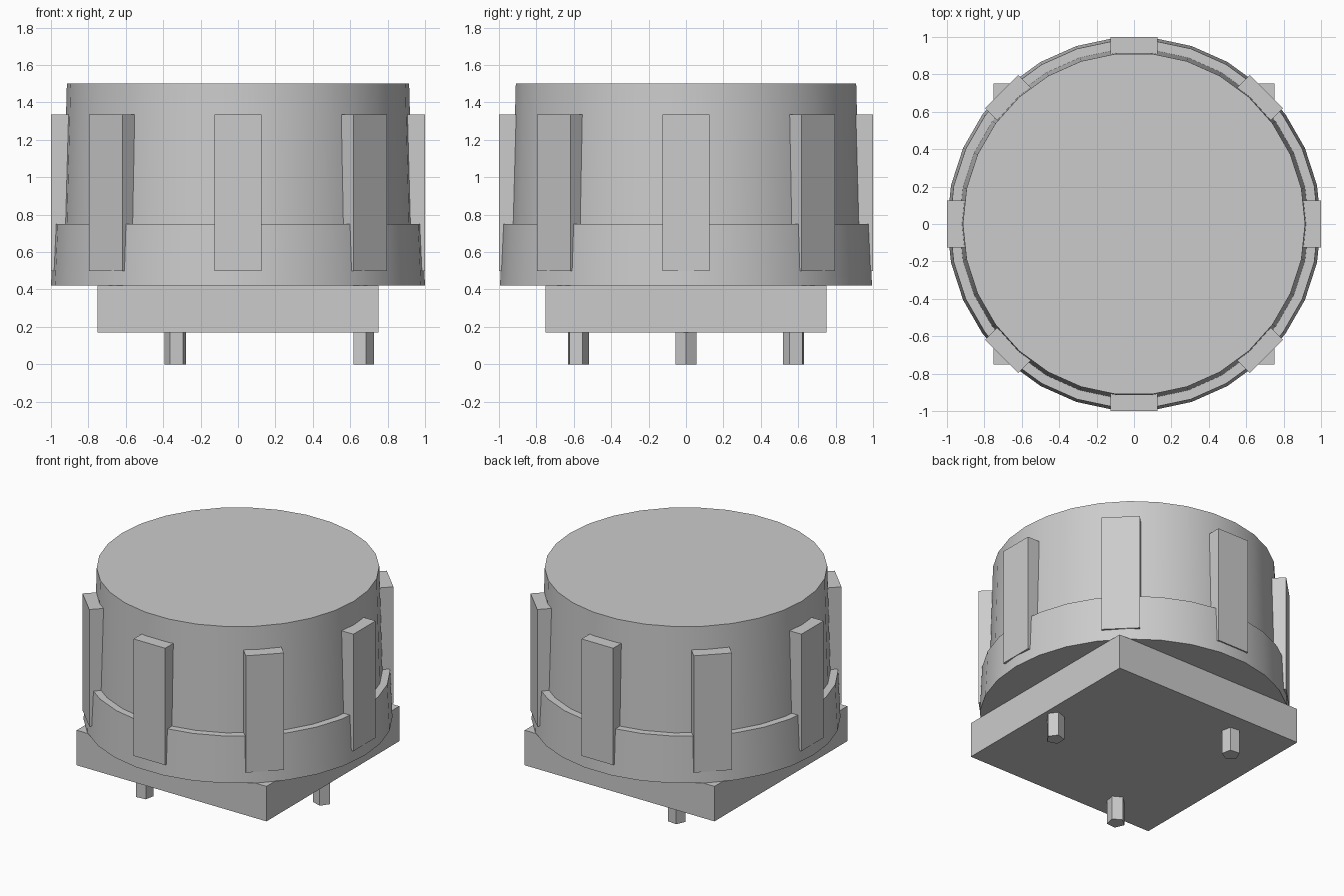
import bpy, bmesh, math
from mathutils import Matrix

if "Cube" in bpy.data.objects:
    bpy.data.objects.remove(bpy.data.objects["Cube"])

grey = bpy.data.materials.new("grey plastic")
grey.diffuse_color = (0.6, 0.6, 0.6, 1)
grey.use_nodes = True
grey.node_tree.nodes["Principled BSDF"].inputs["Base Color"].default_value = grey.diffuse_color


def finish(name, bm, smooth=False):
    bmesh.ops.recalc_face_normals(bm, faces=bm.faces)
    mesh = bpy.data.meshes.new(name)
    bm.to_mesh(mesh)
    bm.free()
    mesh.materials.append(grey)
    obj = bpy.data.objects.new(name, mesh)
    bpy.context.collection.objects.link(obj)
    if smooth:
        bpy.ops.object.select_all(action='DESELECT')
        obj.select_set(True)
        bpy.context.view_layer.objects.active = obj
        bpy.ops.object.shade_smooth_by_angle(angle=math.radians(30))
    return obj


def lathe(name, profile, sides, centre=(0, 0), turn=0.0, smooth=False):
    """Closed solid of revolution from (radius, z) points, capped at both ends."""
    bm = bmesh.new()
    rings = []
    for r, z in profile:
        angles = [turn + 2 * math.pi * i / sides for i in range(sides)]
        rings.append([bm.verts.new((centre[0] + r * math.cos(a),
                                    centre[1] + r * math.sin(a), z)) for a in angles])
    for low, high in zip(rings, rings[1:]):
        for i in range(sides):
            j = (i + 1) % sides
            bm.faces.new((low[i], low[j], high[j], high[i]))
    bm.faces.new(rings[0][::-1])
    bm.faces.new(rings[-1])
    return finish(name, bm, smooth)


def box(name, x, y, z, turn=0.0):
    """Box given by its (min, max) ranges, turned about the z axis."""
    bm = bmesh.new()
    size = Matrix.Diagonal((x[1] - x[0], y[1] - y[0], z[1] - z[0], 1))
    move = Matrix.Translation((sum(x) / 2, sum(y) / 2, sum(z) / 2))
    bmesh.ops.create_cube(bm, size=1, matrix=Matrix.Rotation(turn, 4, 'Z') @ move @ size)
    return finish(name, bm)


# Knob: wide skirt, ledge, tapered cap
lathe("knob", [(1.0, 0.42), (0.985, 0.75), (0.935, 0.75), (0.915, 1.5)], 30, smooth=True)

# Eight grip ribs around the knob
for k in range(8):
    box(f"grip_rib_{k + 1}", (0.8, 1.0), (-0.125, 0.125), (0.5, 1.335), k * math.pi / 4)

# Square base plate
box("base_plate", (-0.75, 0.75), (-0.75, 0.75), (0.17, 0.42))

# Three five-sided pins under the base
for k in range(3):
    a = k * 2 * math.pi / 3
    lathe(f"pin_{k + 1}", [(0.06, 0.0), (0.06, 0.18)], 5,
          (0.667 * math.cos(a), 0.667 * math.sin(a)), a)
